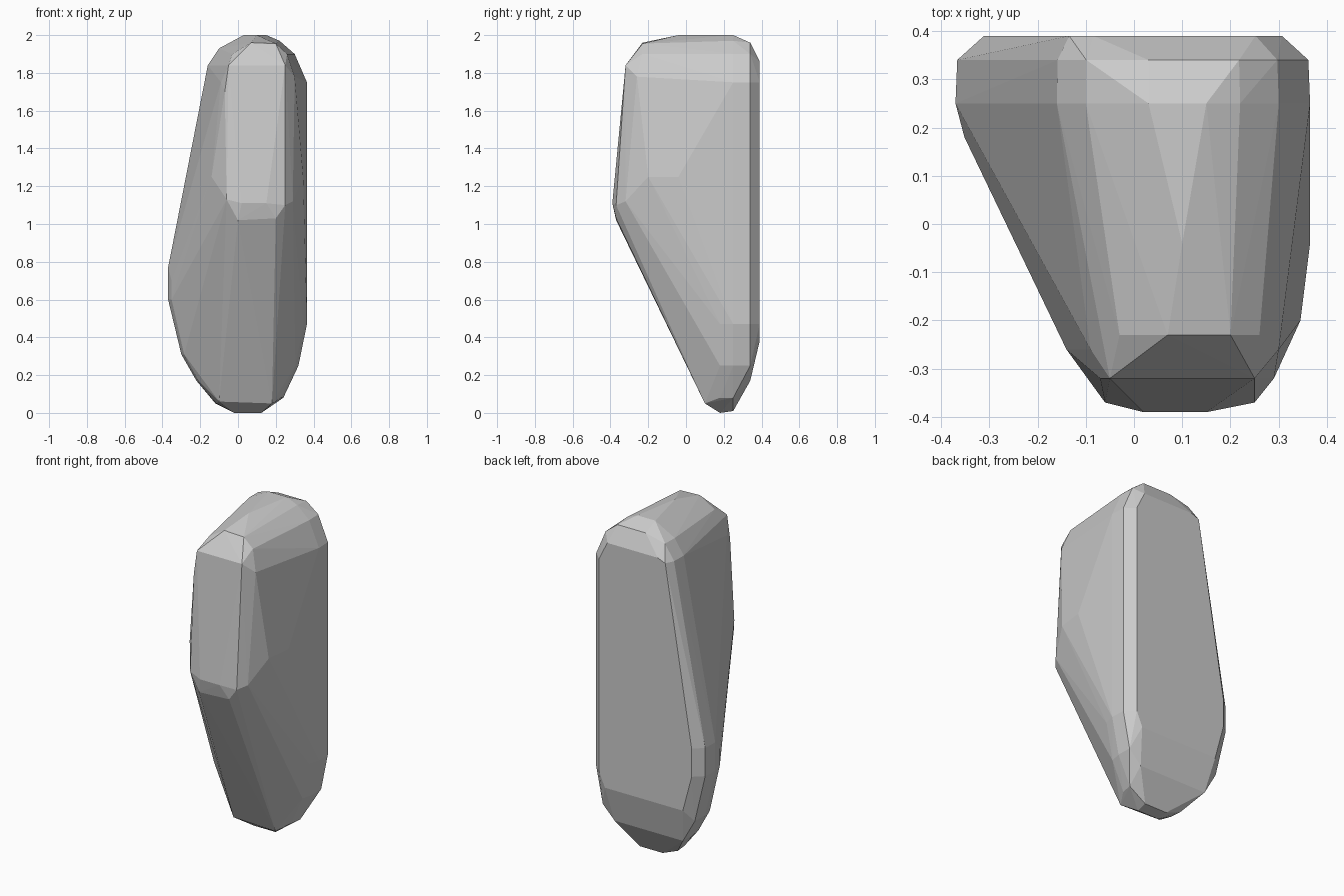
import bpy, bmesh

if "Cube" in bpy.data.objects:
    bpy.data.objects.remove(bpy.data.objects["Cube"])

# Widest outline of the stone (x, z), near the back
outline = [(0.365, 0.47), (0.365, 1.75), (0.3, 1.9), (0.22, 1.97), (0.15, 2.0), (0.03, 2.0),
           (-0.1, 1.93), (-0.16, 1.84), (-0.37, 0.77), (-0.37, 0.6), (-0.3, 0.31),
           (-0.22, 0.17), (-0.12, 0.05), (-0.02, 0.0), (0.13, 0.0), (0.24, 0.08), (0.32, 0.25)]

# Corners of the narrower front half, by depth y: (x, z)
front = {
    0.1: [(-0.1, 0.06), (0.18, 0.05)],
    -0.04: [(0.1, 2.0), (0.365, 1.25)],
    -0.2: [(0.345, 1.25)],
    -0.23: [(0.07, 1.96), (0.2, 1.955), (-0.03, 1.9), (0.26, 1.9)],
    -0.26: [(-0.14, 1.25), (-0.09, 1.75), (0.3, 1.78), (0.3, 1.1)],
    -0.32: [(-0.05, 1.84), (0.25, 1.84), (-0.07, 1.7), (0.29, 1.12)],
    -0.37: [(0.0, 1.02), (0.2, 1.03), (0.25, 1.1), (-0.06, 1.13)],
    -0.39: [(0.02, 1.11), (0.15, 1.11)],
}

bm = bmesh.new()


def add_section(y, scale, low, high):
    """Copy of the outline, narrowed about x = 0 and cut off below and above."""
    for x, z in outline:
        bm.verts.new((x * scale, y, min(max(z, low), high)))


add_section(0.39, 0.84, 0.38, 1.86)   # flat back face
add_section(0.34, 0.99, 0.17, 1.96)   # rounded back rim
add_section(0.25, 1.0, 0.01, 2.0)     # widest part
add_section(0.18, 0.95, 0.0, 0.7)     # rounded foot
for y, corners in front.items():      # front half
    for x, z in corners:
        bm.verts.new((x, y, z))

# Wrap everything in one faceted skin
bmesh.ops.convex_hull(bm, input=bm.verts)
loose = [v for v in bm.verts if not v.link_faces]
bmesh.ops.delete(bm, geom=loose, context='VERTS')
bmesh.ops.dissolve_limit(bm, angle_limit=0.02, verts=bm.verts, edges=bm.edges)
bmesh.ops.recalc_face_normals(bm, faces=bm.faces)

mesh = bpy.data.meshes.new("standing_stone")
bm.to_mesh(mesh)
bm.free()
stone = bpy.data.objects.new("standing_stone", mesh)
bpy.context.collection.objects.link(stone)
